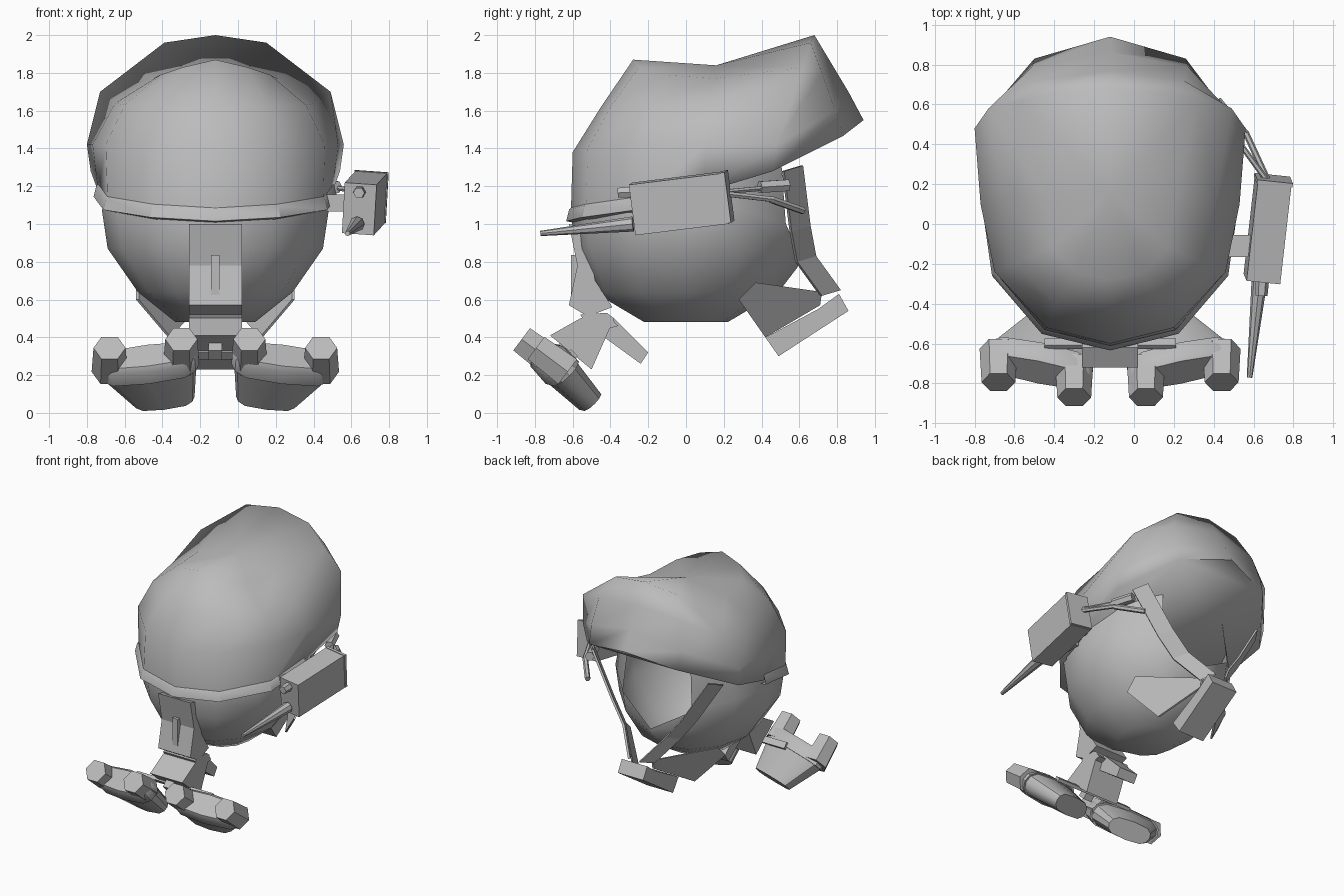
import bpy, bmesh, math
from mathutils import Vector as V

cube = bpy.data.objects.get("Cube")
if cube:
    bpy.data.objects.remove(cube)

CX = -0.12          # centre line of the helmet
grey = bpy.data.materials.new("plain grey")
grey.use_nodes = True
grey.diffuse_color = (0.5, 0.5, 0.5, 1)
grey.node_tree.nodes["Principled BSDF"].inputs["Base Color"].default_value = (0.5, 0.5, 0.5, 1)


def finish(name, bm, smooth=0):
    bmesh.ops.recalc_face_normals(bm, faces=bm.faces)
    mesh = bpy.data.meshes.new(name)
    bm.to_mesh(mesh)
    bm.free()
    ob = bpy.data.objects.new(name, mesh)
    bpy.context.collection.objects.link(ob)
    mesh.materials.append(grey)
    if smooth:
        bpy.ops.object.select_all(action='DESELECT')
        ob.select_set(True)
        bpy.context.view_layer.objects.active = ob
        bpy.ops.object.shade_smooth_by_angle(angle=math.radians(smooth))
    return ob


def loft(name, rings, tip=None, caps=True, smooth=0, closed=True, skip=None):
    """Skin a list of point loops; a tip closes the last one, skip leaves faces out."""
    bm = bmesh.new()
    loops = [[bm.verts.new(p) for p in r] for r in rings]
    n = len(loops[0])
    for k, (a, b) in enumerate(zip(loops, loops[1:])):
        for i in range(n if closed else n - 1):
            j = (i + 1) % n
            if not (skip and skip(k, i)):
                bm.faces.new((a[i], a[j], b[j], b[i]))
    if caps:
        if not skip:
            bm.faces.new(loops[0])
        if tip is None:
            bm.faces.new(loops[-1])
    if tip is not None:
        t = bm.verts.new(tip)
        for i in range(n):
            bm.faces.new((loops[-1][i], loops[-1][(i + 1) % n], t))
    return finish(name, bm, smooth)


def prism(name, profile, half):
    """Extrude a side profile of (y, z) points to both sides of the centre line."""
    return loft(name, [[(CX + x, y, z) for y, z in profile] for x in (-half, half)])


def tube(name, a, b, r0, r1, sides=8):
    a, b = V(a), V(b)
    q = (b - a).to_track_quat('Z', 'Y')
    circ = [q @ V((math.cos(k * math.tau / sides), math.sin(k * math.tau / sides), 0))
            for k in range(sides)]
    return loft(name, [[a + c * r0 for c in circ], [b + c * r1 for c in circ]], smooth=40)


def box(name, centre, size, rot=(0, 0, 0)):
    bm = bmesh.new()
    bmesh.ops.create_cube(bm, size=1)
    bmesh.ops.scale(bm, vec=size, verts=bm.verts)
    ob = finish(name, bm)
    ob.location = centre
    ob.rotation_euler = [math.radians(a) for a in rot]
    return ob


def both_sides(half):
    """Complete a loop from its front-to-back half."""
    right = [(CX + x, y, z) for x, y, z in half]
    return right + [(CX - x, y, z) for x, y, z in half[-2:0:-1]]


# Helmet shell: half loops from brim to crown, with a flared rear rim
brim = [(0, -.61, 1.04), (.33, -.53, 1.06), (.57, -.25, 1.1), (.62, .1, 1.17),
        (.66, .46, 1.28), (.38, .83, 1.465), (0, .94, 1.55)]
SHELL = [brim,
         [(0, -.6, 1.38), (.32, -.52, 1.4), (.58, -.24, 1.42), (.65, .1, 1.42),
          (.68, .48, 1.42), (.39, .79, 1.6), (0, .86, 1.7)],
         [(0, -.45, 1.62), (.27, -.4, 1.62), (.48, -.2, 1.63), (.53, .12, 1.64),
          (.61, .58, 1.7), (.37, .72, 1.8), (0, .77, 1.85)],
         [(0, -.28, 1.87), (.17, -.25, 1.83), (.29, -.12, 1.79), (.33, .15, 1.77),
          (.44, .62, 1.83), (.27, .66, 1.96), (0, .68, 2)]]
loft("helmet_shell", [both_sides(r) for r in SHELL], tip=(CX, .16, 1.84), smooth=88)

# Brow band round the front edge
front = [(-x, y, z) for x, y, z in brim[3:0:-1]] + brim[:4]
bands = [(1.0, .045), (1.015, .035), (1.04, -.025), (.96, -.035)]
loft("brow_band", [[(CX + x * g, y * g, z + h) for x, y, z in front] for g, h in bands],
     caps=False, closed=False, smooth=30)

# Rounded bowl below the shell, with an opening at the rear
BOWL = [(1.36, .54, .58, 0), (1.07, .60, .61, .25), (.87, .57, .59, .1),
        (.64, .41, .49, 0), (.48, .21, .22, 0)]
angles = [k * math.tau / 12 for k in range(12)]
loft("lower_bowl", [[(CX + rx * math.sin(a), -ry * math.cos(a),
                      z - dip * max(0, -math.cos(a)) ** 9) for a in angles]
                    for z, rx, ry, dip in BOWL],
     smooth=50, skip=lambda k, i: k == 0 and 5 <= i < 7)

# Chin harness
for s, side in ((1, "left"), (-1, "right")):
    path = [V((.57, .52, 1.28)), V((.37, .56, .96)), V((.25, .59, .80)), V((.11, .72, .62))]
    rim = [p + V((-.06, .10, .03)) for p in path]
    inset = V((-.012, -.012, 0))
    rows = [path, rim, [p + inset for p in rim], [p + inset for p in path], path]
    loft(side + "_harness_strap", [[(CX + s * p.x, p.y, p.z) for p in r] for r in rows],
         caps=False, closed=False)
    wing = [(.42, .28, .60), (.42, .37, .69), (.10, .72, .64), (.10, .71, .57), (.25, .42, .40)]
    loft(side + "_harness_wing", [[(CX + s * (x - d), y, z) for x, y, z in wing] for d in (0, .015)])
prism("chin_cup", [(.81, .63), (.86, .54), (.49, .30), (.42, .40), (.70, .55)], .11)

# Front goggle mount
prism("mount_plate", [(-.62, 1.0), (-.575, .78), (-.62, .57), (-.52, .51),
                      (-.39, .56), (-.48, .70), (-.54, .98)], .14)
box("mount_lever", (CX, -.59, .73), (.045, .04, .21))
prism("mount_neck", [(-.56, .52), (-.42, .53), (-.36, .46), (-.50, .42)], .14)
prism("mount_bracket", [(-.72, .41), (-.50, .23), (-.38, .50), (-.42, .53), (-.56, .50)], .14)
prism("mount_arm", [(-.44, .50), (-.38, .50), (-.20, .32), (-.24, .26), (-.46, .42)], .08)
box("cross_bar", (CX, -.60, .31), (.66, .05, .025), (-45, 0, 0))
box("bridge_knob", (CX, -.66, .33), (.07, .07, .07), (45, 0, 0))

# Goggle pods: flattened tapering bodies with two hexagonal tubes each
AXIS, UP, AIM = V((0, .707, -.707)), V((0, .707, .707)), V((0, .8, -.6))
for s, side in ((1, "left"), (-1, "right")):
    out = V((s, .2, -.12))
    origin = V((CX + s * .36, -.73, .29))

    def pod_ring(t, shift, w, h):
        pts = []
        for k in range(12):
            a = k * math.tau / 12
            x = math.copysign(abs(math.cos(a)) ** .5, math.cos(a)) * w + shift
            pts.append(origin + AXIS * t + out * x + UP * math.sin(a) * h)
        return pts

    loft(side + "_goggle_pod", [pod_ring(-.02, 0, .25, .08), pod_ring(.01, 0, .27, .10),
                                pod_ring(.09, -.01, .265, .105), pod_ring(.09, -.01, .25, .095),
                                pod_ring(.33, -.09, .16, .072)], smooth=35)
    for o, name in ((-.18, "inner"), (.20, "outer")):
        base = origin + out * o
        tube(f"{side}_{name}_tube", base + AIM * .08, base - AIM * .13, .095, .085, 6)

# Side unit with its probe, knob, mount and cables
box("side_unit", (.67, -.03, 1.11), (.17, .50, .27), (7, 4, -6))
box("side_unit_rear_plate", (.70, .22, 1.145), (.18, .02, .27), (7, 4, -6))
box("side_unit_mount", (.535, -.11, 1.11), (.13, .11, .09))
tube("side_probe", (.63, -.28, 1.0), (.58, -.77, .95), .04, .014)
tube("side_knob", (.645, -.26, 1.17), (.64, -.36, 1.165), .035, .03, 6)
tube("rear_capsule", (.52, .39, 1.195), (.46, .54, 1.205), .035, .035, 6)
tube("upper_cable", (.68, .20, 1.17), (.52, .42, 1.19), .014, .014, 6)
tube("lower_cable", (.68, .20, 1.16), (.56, .46, 1.13), .016, .016, 6)
tube("cable_tail", (.56, .45, 1.13), (.42, .62, 1.07), .02, .02, 6)
